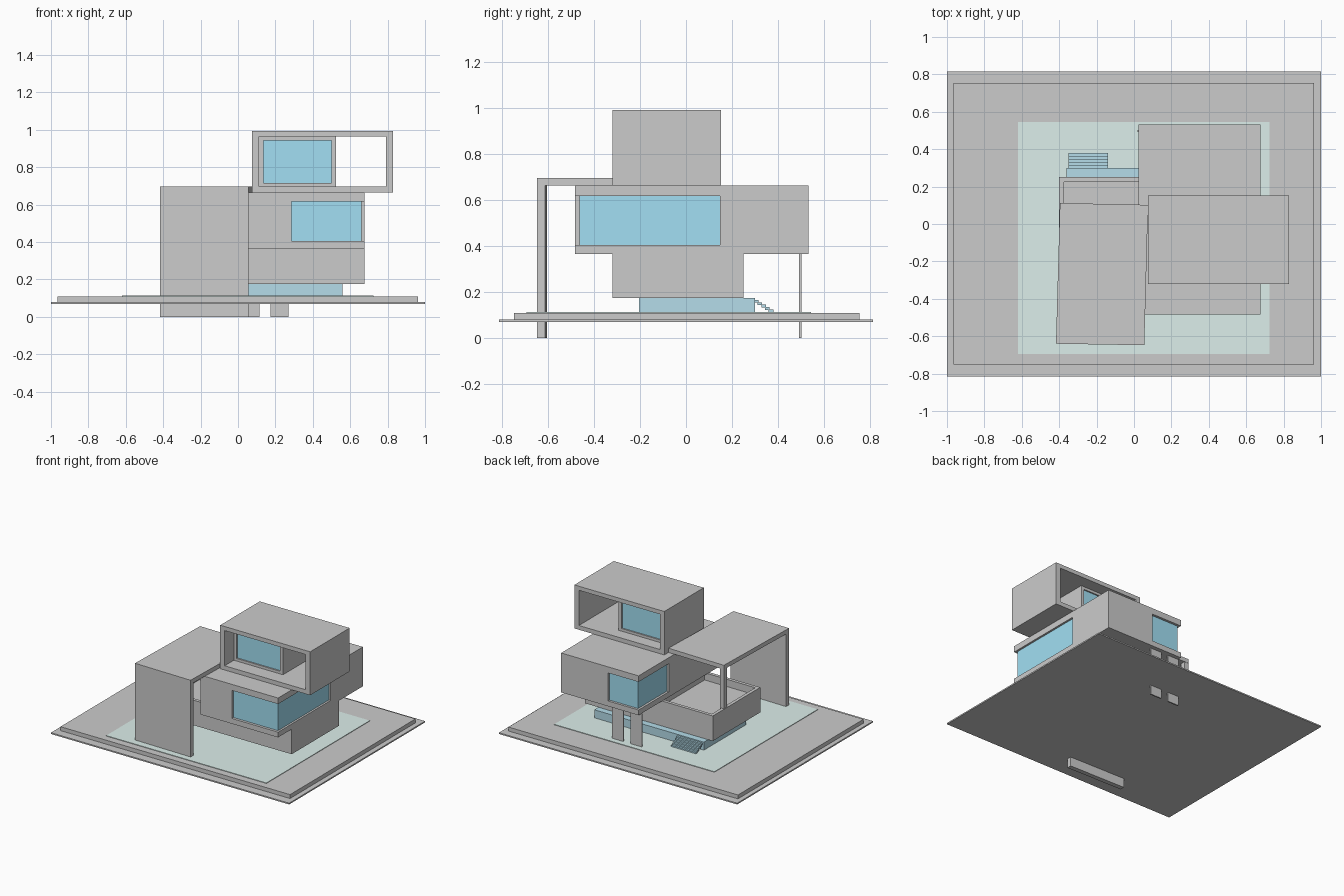
import bpy, bmesh

if "Cube" in bpy.data.objects:
    bpy.data.objects.remove(bpy.data.objects["Cube"])


def material(name, colour):
    m = bpy.data.materials.new(name)
    m.diffuse_color = (*colour, 1)
    m.use_nodes = True
    m.node_tree.nodes["Principled BSDF"].inputs["Base Color"].default_value = m.diffuse_color
    return m


GLASS = material("glass_blue", (0.36, 0.74, 0.90))
PLINTH = material("plinth_blue", (0.46, 0.72, 0.82))
LAWN = material("pale_teal", (0.72, 0.86, 0.83))


def prism(name, outline, low, high, axis="z", mat=None):
    """Extrude an outline along z (x,y points) or along y (x,z points)."""
    def place(a, b, h):
        return (a, b, h) if axis == "z" else (a, h, b)
    bm = bmesh.new()
    face = bm.faces.new([bm.verts.new(place(a, b, low)) for a, b in outline])
    ext = bmesh.ops.extrude_face_region(bm, geom=[face])
    offset = place(0, 0, high - low)
    verts = [g for g in ext["geom"] if isinstance(g, bmesh.types.BMVert)]
    bmesh.ops.translate(bm, verts=verts, vec=offset)
    bmesh.ops.recalc_face_normals(bm, faces=bm.faces)
    mesh = bpy.data.meshes.new(name)
    bm.to_mesh(mesh)
    bm.free()
    ob = bpy.data.objects.new(name, mesh)
    bpy.context.collection.objects.link(ob)
    if mat:
        mesh.materials.append(mat)
    return ob


def box(name, x0, x1, y0, y1, z0, z1, mat=None):
    return prism(name, [(x0, y0), (x1, y0), (x1, y1), (x0, y1)], z0, z1, mat=mat)


def hollow(ob, x0, x1, y0, y1, z0, z1):
    """Cut a box-shaped opening out of an object."""
    cutter = box(ob.name + "_cutter", x0, x1, y0, y1, z0, z1)
    cutter.hide_render = True
    cutter.hide_viewport = True
    mod = ob.modifiers.new("opening", "BOOLEAN")
    mod.operation = "DIFFERENCE"
    mod.solver = "EXACT"
    mod.object = cutter


# Site slabs and lawn
box("base_slab", -1, 1, -0.815, 0.815, 0.07, 0.08)
box("upper_slab", -0.965, 0.962, -0.75, 0.755, 0.08, 0.11)
box("lawn", -0.62, 0.725, -0.695, 0.545, 0.11, 0.114, LAWN)

# Ground plinth with a short flight of steps at the back
box("plinth", -0.36, 0.56, -0.205, 0.30, 0.11, 0.175, PLINTH)
for i in range(5):
    y, z = 0.30 + 0.016 * i, 0.166 - 0.0105 * i
    box(f"step_{i + 1}", -0.35, -0.14, y - 0.004, y + 0.016, z - 0.012, z, PLINTH)

# Lower volume with a sunken roof terrace
lower = box("lower_volume", -0.40, 0.675, -0.32, 0.25, 0.175, 0.365)
hollow(lower, -0.375, 0.05, -0.295, 0.225, 0.31, 0.5)

# Middle volume: two slabs, a notched core and two corner windows
X0, X1, Y0, Y1 = 0.025, 0.675, -0.483, 0.533
box("middle_floor", X0, X1, Y0, Y1, 0.365, 0.405)
box("middle_roof", X0, X1, Y0, Y1, 0.618, 0.664)
prism("middle_core", [(X0, Y0), (0.287, Y0), (0.287, 0.147), (X1, 0.147),
                      (X1, Y1), (0.28, Y1), (0.28, 0.17), (X0, 0.17)], 0.405, 0.618)
box("front_corner_window", 0.287, 0.66, -0.463, 0.147, 0.405, 0.618, GLASS)
box("back_corner_window", 0.042, 0.28, 0.17, 0.515, 0.405, 0.618, GLASS)

# Thin columns under the back of the middle volume
for i, x in enumerate((0.02, 0.175)):
    box(f"back_column_{i + 1}", x, x + 0.095, 0.492, 0.502, 0, 0.365)

# Top volume: an open frame around a glazed room
top = box("top_frame", 0.075, 0.83, -0.32, 0.153, 0.664, 0.994)
hollow(top, 0.112, 0.792, -0.5, 0.4, 0.696, 0.963)
room = box("top_room", 0.112, 0.525, -0.21, 0.06, 0.696, 0.963)
hollow(room, 0.135, 0.50, -0.5, 0.4, 0.716, 0.943)
box("top_room_glass", 0.135, 0.50, -0.20, 0.05, 0.716, 0.943, GLASS)

# Slightly turned canopy carried by a tall front wall and a terrace post
prism("canopy", [(-0.417, -0.64), (0.055, -0.648), (0.075, 0.102), (-0.396, 0.112)],
      0.664, 0.696)
prism("front_wall", [(-0.417, -0.64), (0.055, -0.648), (0.056, -0.613), (-0.416, -0.605)],
      0, 0.664)
box("terrace_post", -0.396, -0.362, 0.075, 0.110, 0.31, 0.664)
